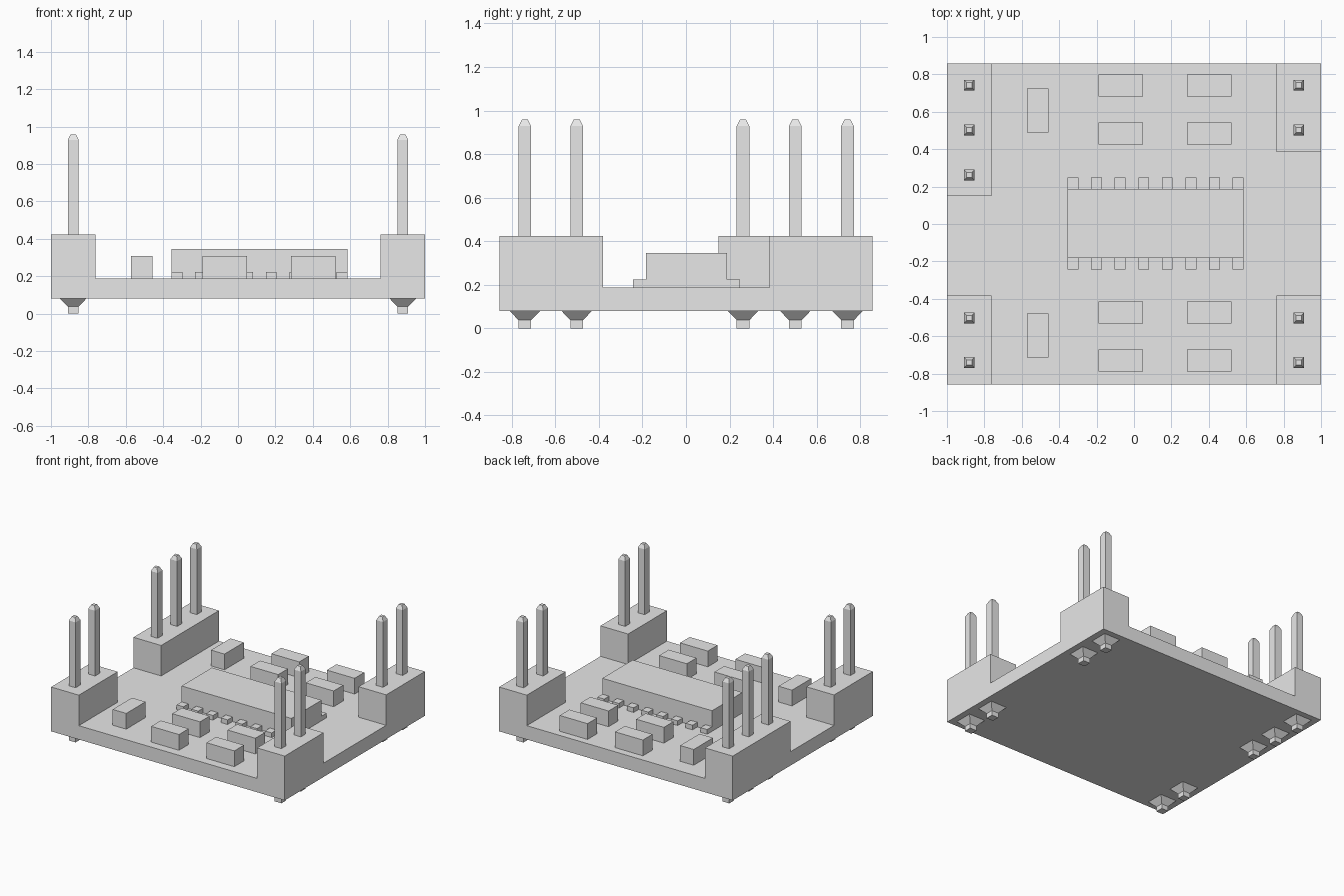
import bpy
import bmesh

if "Cube" in bpy.data.objects:
    bpy.data.objects.remove(bpy.data.objects["Cube"])

grey = bpy.data.materials.new("light grey")
grey.diffuse_color = (0.8, 0.8, 0.8, 1)
grey.use_nodes = True
grey.node_tree.nodes["Principled BSDF"].inputs["Base Color"].default_value = grey.diffuse_color

BOARD_BOTTOM, BOARD_TOP = 0.08, 0.187
HALF_DEPTH = 0.857


def finish(name, bm):
    bmesh.ops.recalc_face_normals(bm, faces=bm.faces)
    mesh = bpy.data.meshes.new(name)
    bm.to_mesh(mesh)
    bm.free()
    mesh.materials.append(grey)
    obj = bpy.data.objects.new(name, mesh)
    bpy.context.collection.objects.link(obj)
    return obj


def box(name, x0, x1, y0, y1, z0, z1):
    bm = bmesh.new()
    bmesh.ops.create_cube(bm, size=1)
    for v in bm.verts:
        v.co.x = x1 if v.co.x > 0 else x0
        v.co.y = y1 if v.co.y > 0 else y0
        v.co.z = z1 if v.co.z > 0 else z0
    return finish(name, bm)


def square_stack(name, x, y, levels):
    """Loft square sections given as (z, half width)."""
    bm = bmesh.new()
    rings = [[bm.verts.new((x + sx * h, y + sy * h, z))
              for sx, sy in ((-1, -1), (1, -1), (1, 1), (-1, 1))]
             for z, h in levels]
    for a, b in zip(rings, rings[1:]):
        for i in range(4):
            j = (i + 1) % 4
            bm.faces.new((a[i], a[j], b[j], b[i]))
    bm.faces.new(rings[0][::-1])
    bm.faces.new(rings[-1])
    return finish(name, bm)


# Circuit board
box("board", -1, 1, -HALF_DEPTH, HALF_DEPTH, BOARD_BOTTOM, BOARD_TOP)

# Corner headers: name, side, y range, pin positions
headers = [
    ("front_left", -1, -HALF_DEPTH, -0.382, (-0.74, -0.502)),
    ("back_left", -1, 0.15, HALF_DEPTH, (0.262, 0.502, 0.742)),
    ("front_right", 1, -HALF_DEPTH, -0.382, (-0.74, -0.502)),
    ("back_right", 1, 0.384, HALF_DEPTH, (0.502, 0.742)),
]
for name, side, y0, y1, pins in headers:
    x0, x1 = sorted((side, side * 0.763))
    box(name + "_header", x0, x1, y0, y1, BOARD_TOP, 0.423)
    for i, y in enumerate(pins):
        # Pin with tapered tip, flared solder joint below the board
        square_stack(f"{name}_pin_{i}", side * 0.881, y,
                     [(0, 0.029), (0.037, 0.029), (BOARD_BOTTOM, 0.07),
                      (BOARD_BOTTOM + 0.001, 0.029), (0.928, 0.029), (0.958, 0.014)])

# Main chip and its two rows of legs
box("chip", -0.355, 0.585, -0.183, 0.188, BOARD_TOP, 0.346)
for i in range(8):
    x = -0.326 + i * 0.126
    box(f"front_leg_{i}", x - 0.029, x + 0.029, -0.243, -0.183, BOARD_TOP, 0.223)
    box(f"back_leg_{i}", x - 0.029, x + 0.029, 0.188, 0.248, BOARD_TOP, 0.223)


# Small surface-mount components
def component(name, x, y, w, d):
    box(name, x - w / 2, x + w / 2, y - d / 2, y + d / 2, BOARD_TOP, 0.309)


for i, x in enumerate((-0.072, 0.402)):
    for j, y in enumerate((-0.73, -0.473, 0.484, 0.741)):
        component(f"component_{i}_{j}", x, y, 0.238, 0.118)
for name, y in (("front", -0.596), ("back", 0.606)):
    component(name + "_side_component", -0.515, y, 0.116, 0.236)
